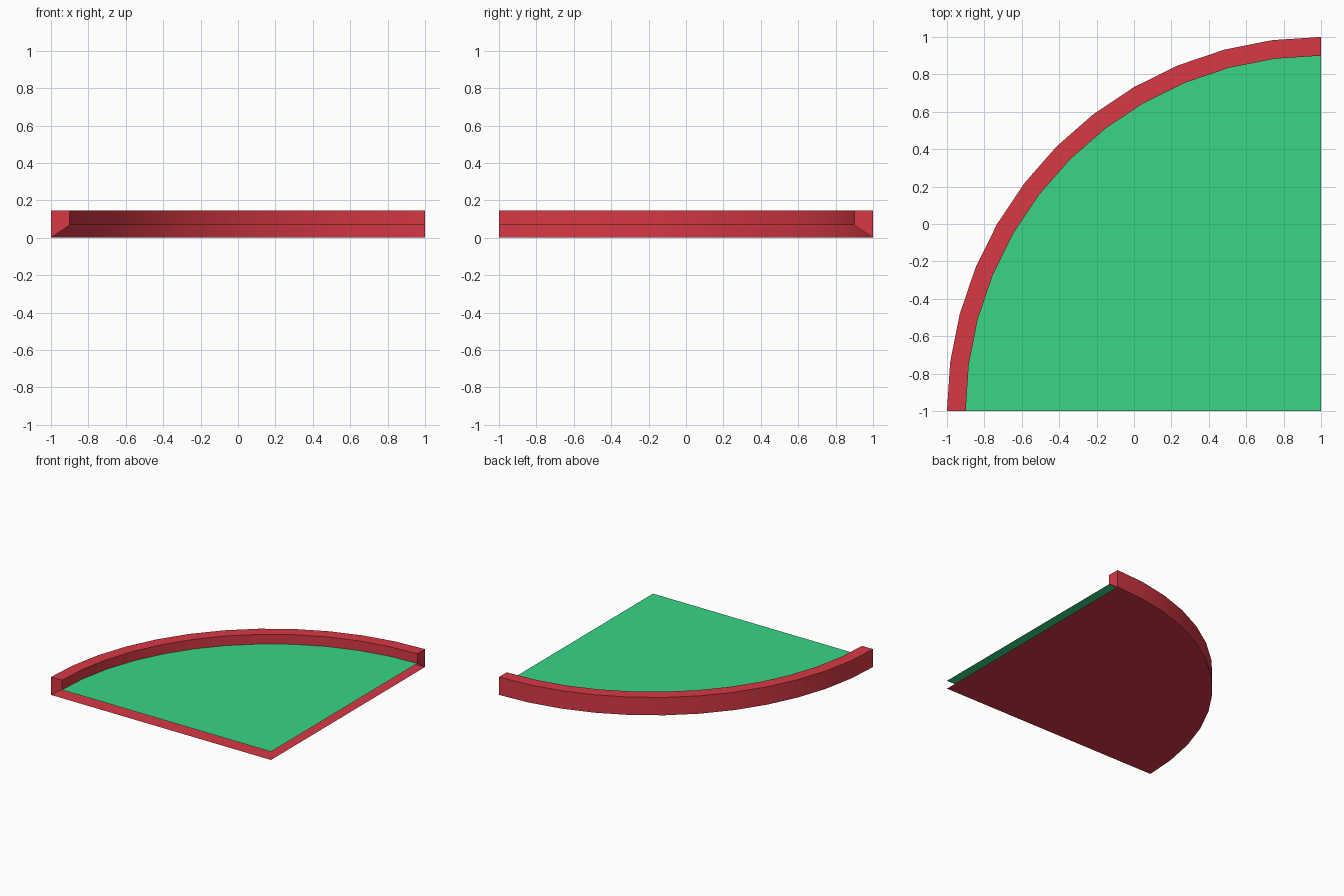
import bpy
import bmesh
from math import cos, sin, radians

cube = bpy.data.objects.get("Cube")
if cube:
    bpy.data.objects.remove(cube, do_unlink=True)

CORNER = (1.0, -1.0)       # centre of the quarter circle
OUTER, INNER = 2.0, 1.9
FLOOR_Z, TOP_Z = 0.068, 0.147
STEPS = 12


def material(name, colour):
    mat = bpy.data.materials.new(name)
    mat.use_nodes = True
    mat.diffuse_color = colour
    mat.node_tree.nodes["Principled BSDF"].inputs["Base Color"].default_value = colour
    return mat


def arc(bm, radius, z):
    """Row of vertices along the quarter circle, from +y round to -x."""
    angles = [radians(90 + 90 * i / STEPS) for i in range(STEPS + 1)]
    return [bm.verts.new((CORNER[0] + radius * cos(a), CORNER[1] + radius * sin(a), z))
            for a in angles]


def finish(bm, name, mat):
    mesh = bpy.data.meshes.new(name)
    bm.to_mesh(mesh)
    bm.free()
    mesh.materials.append(mat)
    obj = bpy.data.objects.new(name, mesh)
    bpy.context.collection.objects.link(obj)
    bpy.ops.object.select_all(action="DESELECT")
    obj.select_set(True)
    bpy.context.view_layer.objects.active = obj
    bpy.ops.object.shade_smooth_by_angle(angle=radians(30))


red = material("red", (0.68, 0.04, 0.06, 1))
green = material("green", (0.04, 0.66, 0.24, 1))

# Curved rim: outer wall, top and inner wall, with capped ends
bm = bmesh.new()
profile = [(OUTER, 0), (OUTER, TOP_Z), (INNER, TOP_Z), (INNER, FLOOR_Z)]
rows = [arc(bm, r, z) for r, z in profile]
for low, high in zip(rows, rows[1:]):
    for i in range(STEPS):
        bm.faces.new((low[i], low[i + 1], high[i + 1], high[i]))
bm.faces.new([row[0] for row in rows])
bm.faces.new([row[-1] for row in reversed(rows)])
finish(bm, "curved_rim", red)


# Flat quarter-circle sheets; the straight sides between them stay open
def sheet(name, radius, z, mat, face_down):
    bm = bmesh.new()
    outline = arc(bm, radius, z) + [bm.verts.new((*CORNER, z))]
    bm.faces.new(outline[::-1] if face_down else outline)
    finish(bm, name, mat)


sheet("base_sheet", OUTER, 0, red, True)
sheet("floor_panel", INNER, FLOOR_Z, green, False)
